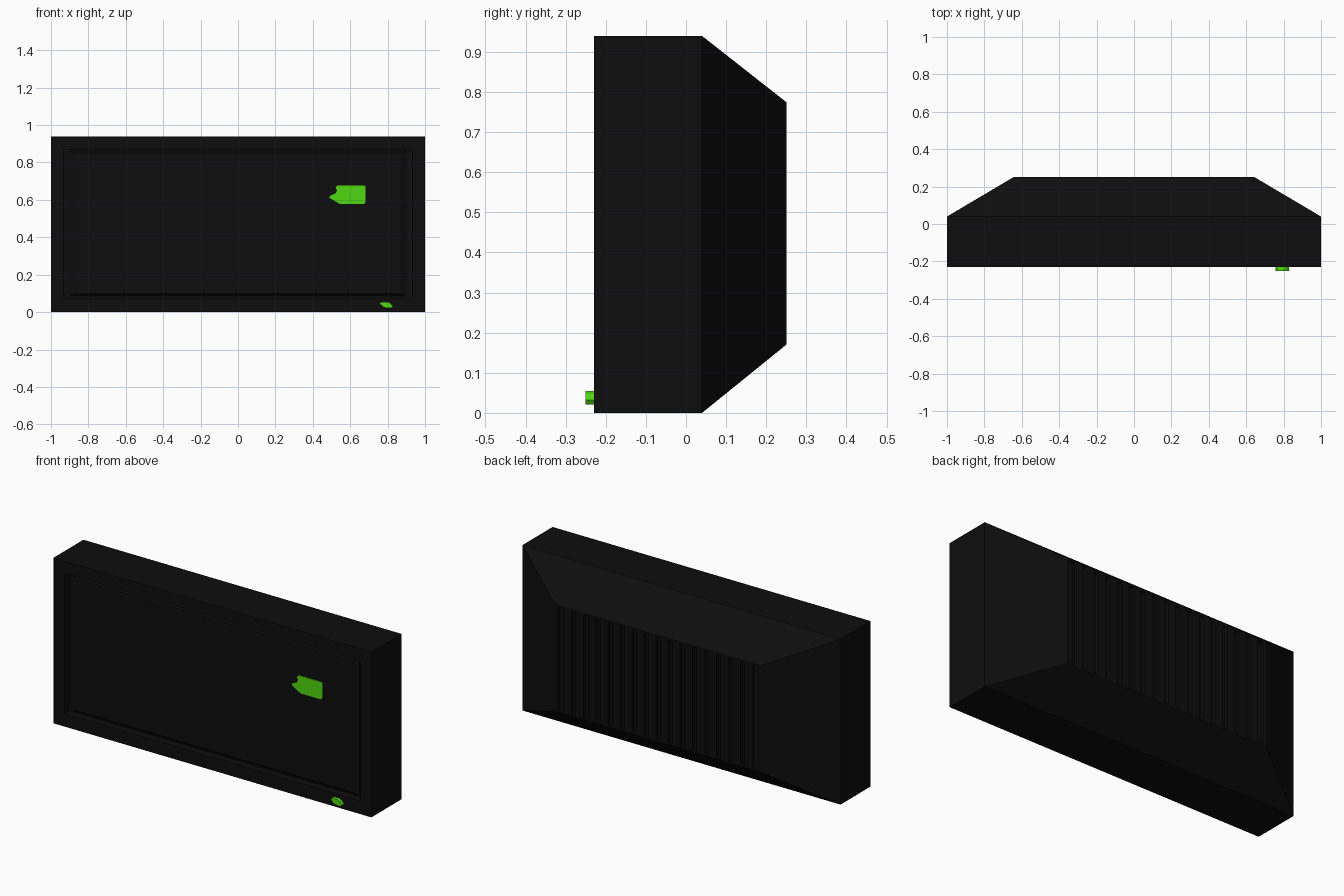
import bpy, bmesh

if "Cube" in bpy.data.objects:
    bpy.data.objects.remove(bpy.data.objects["Cube"])

def material(name, rgb):
    m = bpy.data.materials.new(name)
    m.diffuse_color = (*rgb, 1)
    m.use_nodes = True
    m.node_tree.nodes["Principled BSDF"].inputs["Base Color"].default_value = m.diffuse_color
    return m

black = material("casing black", (0.004, 0.004, 0.004))
green = material("indicator green", (0.08, 0.68, 0.005))

def finish(name, bm, mat):
    bmesh.ops.recalc_face_normals(bm, faces=bm.faces[:])
    me = bpy.data.meshes.new(name)
    bm.to_mesh(me)
    bm.free()
    me.materials.append(mat)
    ob = bpy.data.objects.new(name, me)
    bpy.context.collection.objects.link(ob)
    return ob

def rings(name, sections, mat):
    """Skin rectangular sections (half width, bottom, top, y) and cap both ends."""
    bm = bmesh.new()
    loops = [[bm.verts.new(p) for p in ((-w, y, a), (w, y, a), (w, y, b), (-w, y, b))]
             for w, a, b, y in sections]
    for p, q in zip(loops, loops[1:]):
        for i in range(4):
            j = (i + 1) % 4
            bm.faces.new((p[i], p[j], q[j], q[i]))
    bm.faces.new(loops[0])
    bm.faces.new(loops[-1])
    return finish(name, bm, mat)

def plate(name, outline, y_front, y_back, mat):
    """Extrude an x-z outline along y."""
    bm = bmesh.new()
    f = bm.faces.new([bm.verts.new((x, y_front, z)) for x, z in outline])
    ext = bmesh.ops.extrude_face_region(bm, geom=[f])
    for v in ext["geom"]:
        if isinstance(v, bmesh.types.BMVert):
            v.co.y = y_back
    return finish(name, bm, mat)

# Casing: recessed vent bay at the back, tapered rear, box body, recessed front
rings("casing", [
    (0.63, 0.18, 0.765, 0.232), (0.63, 0.18, 0.765, 0.25),
    (0.645, 0.17, 0.775, 0.25), (1, 0, 0.94, 0.04),
    (1, 0, 0.94, -0.23), (0.93, 0.075, 0.87, -0.23),
    (0.93, 0.075, 0.87, -0.19)], black)

# Screen with bevelled rim, standing in the recess
rings("screen", [(0.90, 0.085, 0.86, -0.185), (0.90, 0.085, 0.86, -0.195),
                 (0.87, 0.10, 0.85, -0.212)], black)

# Rear vent ribs
pitch = 0.0759
for i in range(16):
    x = (i - 7.5) * pitch
    plate("vent_rib", [(x - 0.025, 0.18), (x + 0.025, 0.18),
                       (x + 0.025, 0.765), (x - 0.025, 0.765)], 0.225, 0.25, black)

# Green mark on the screen
plate("screen_mark", [(0.49, 0.61), (0.545, 0.578), (0.675, 0.578), (0.682, 0.59),
                      (0.682, 0.672), (0.675, 0.677), (0.53, 0.677), (0.522, 0.665),
                      (0.53, 0.65), (0.522, 0.635), (0.49, 0.62)], -0.217, -0.21, green)

# Power light on the frame
plate("power_light", [(0.757, 0.045), (0.775, 0.028), (0.795, 0.021), (0.82, 0.021),
                      (0.828, 0.032), (0.815, 0.047), (0.80, 0.055), (0.765, 0.055)],
      -0.25, -0.225, green)
